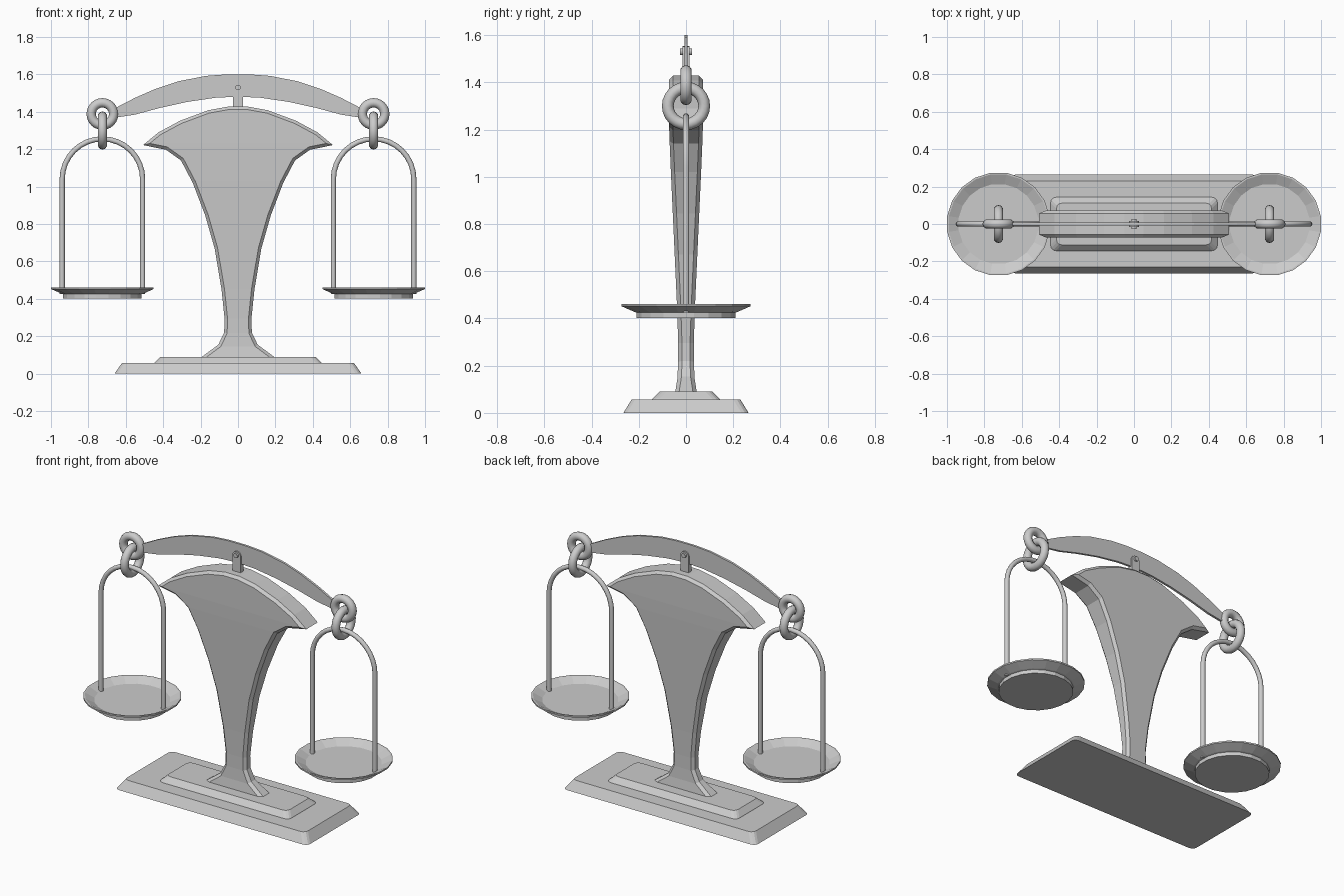
import bpy, bmesh, math
from math import sin, cos, pi

if "Cube" in bpy.data.objects:
    bpy.data.objects.remove(bpy.data.objects["Cube"])


def finish(name, bm, smooth=None):
    bmesh.ops.recalc_face_normals(bm, faces=bm.faces)
    me = bpy.data.meshes.new(name)
    bm.to_mesh(me)
    bm.free()
    ob = bpy.data.objects.new(name, me)
    bpy.context.collection.objects.link(ob)
    if smooth:
        bpy.ops.object.select_all(action='DESELECT')
        ob.select_set(True)
        bpy.context.view_layer.objects.active = ob
        bpy.ops.object.shade_smooth_by_angle(angle=math.radians(smooth))
    return ob


def loft(rings, closed=False):
    """Skin a list of equal-length closed rings, capping the ends."""
    bm = bmesh.new()
    rows = [[bm.verts.new(p) for p in r] for r in rings]
    n = len(rows[0])
    pairs = list(zip(rows, rows[1:])) + ([(rows[-1], rows[0])] if closed else [])
    for a, b in pairs:
        for i in range(n):
            j = (i + 1) % n
            bm.faces.new((a[i], a[j], b[j], b[i]))
    if not closed:
        bm.faces.new(rows[0])
        bm.faces.new(rows[-1])
    return bm


def rounded_rect(hx, hy, z, r=0.03):
    pts = []
    for k, (sx, sy) in enumerate([(1, 1), (-1, 1), (-1, -1), (1, -1)]):
        for i in range(4):
            a = k * pi / 2 + i * pi / 6
            pts.append((sx * (hx - r) + r * cos(a), sy * (hy - r) + r * sin(a), z))
    return pts


def circle(r, z, cx, n=20):
    return [(cx + r * cos((i + .5) * 2 * pi / n), r * sin((i + .5) * 2 * pi / n), z)
            for i in range(n)]


def torus(name, cx, cz, major, minor, along_x, n=24, m=10):
    rings = []
    for i in range(n):
        a, ring = 2 * pi * i / n, []
        for j in range(m):
            b = 2 * pi * j / m
            d, w = major + minor * cos(b), minor * sin(b)
            ring.append((cx + d * cos(a), w, cz + d * sin(a)) if along_x
                        else (cx + w, d * cos(a), cz + d * sin(a)))
        rings.append(ring)
    return finish(name, loft(rings, closed=True), 60)


def plate(name, outline, hy):
    """Extrude an x-z outline through the thickness."""
    return finish(name, loft([[(x, y, z) for x, z in outline] for y in (-hy, hy)]))


# stepped base
finish("base_lower", loft([rounded_rect(0.66, 0.265, 0), rounded_rect(0.62, 0.23, 0.057)]))
finish("base_upper", loft([rounded_rect(0.45, 0.147, 0.05), rounded_rect(0.445, 0.142, 0.06),
                           rounded_rect(0.415, 0.112, 0.09)]))

# flared column: half width, height, half depth
rows = [(0.2, 0.085, 0.046), (0.105, 0.155, 0.035), (0.074, 0.22, 0.033), (0.072, 0.295, 0.033),
        (0.088, 0.45, 0.038), (0.125, 0.67, 0.048), (0.175, 0.845, 0.056), (0.242, 1.02, 0.064),
        (0.305, 1.14, 0.069), (0.385, 1.197, 0.071), (0.508, 1.222, 0.072), (0.425, 1.29, 0.072),
        (0.31, 1.352, 0.072), (0.16, 1.408, 0.072), (0.05, 1.428, 0.072)]
bm = loft([[(-x, -y, z), (x, -y, z), (x, y, z), (-x, y, z)] for x, z, y in rows])
bmesh.ops.recalc_face_normals(bm, faces=bm.faces)
rim = [e for e in bm.edges if e.verts[0].co.y * e.verts[1].co.y > 0
       and e.calc_face_angle() > 0.8 and max(v.co.z for v in e.verts) > 0.1]
bmesh.ops.bevel(bm, geom=rim, offset=0.016, segments=1, affect='EDGES', clamp_overlap=True)
finish("column", bm)

# arched beam
top = [(0.66, 1.418), (0.55, 1.475), (0.44, 1.523), (0.32, 1.563), (0.17, 1.592), (0.06, 1.6)]
low = [(0.66, 1.368), (0.55, 1.385), (0.42, 1.42), (0.27, 1.453), (0.12, 1.475), (0.04, 1.479)]
outline = top + [(-x, z) for x, z in reversed(top)]
outline += [(-x, z) for x, z in low] + list(reversed(low))
plate("beam", outline, 0.007)

# pivot bracket and pin
arc = [(0.028 * cos(i * pi / 8), 1.525 + 0.028 * sin(i * pi / 8)) for i in range(9)]
plate("pivot_bracket", [(0.028, 1.41)] + arc + [(-0.028, 1.41)], 0.015)
plate("pivot_pin", [(0.014 * cos(i * pi / 6), 1.53 + 0.014 * sin(i * pi / 6))
                    for i in range(12)], 0.026)

# hanging pans
for s, side in ((-1, "left"), (1, "right")):
    cx = s * 0.725
    torus(side + "_beam_ring", cx, 1.388, 0.06, 0.025, True)
    torus(side + "_link_ring", cx, 1.3, 0.077, 0.025, False)

    # arched hanger rod swept in the x-z plane
    R, zc, r = 0.215, 1.04, 0.014
    path = [(-R, 0.425, pi)] + [(R * cos(a), zc + R * sin(a), a)
            for a in (pi - i * pi / 16 for i in range(17))] + [(R, 0.425, 0)]
    rings = [[(cx + x + r * cos(b) * cos(a), r * sin(b), z + r * cos(b) * sin(a))
              for b in (2 * pi * j / 10 for j in range(10))] for x, z, a in path]
    finish(side + "_hanger", loft(rings), 45)

    # shallow dish: underside, lip, then inside
    dish = [(0.212, 0.402), (0.212, 0.425), (0.222, 0.428), (0.277, 0.452),
            (0.277, 0.461), (0.268, 0.461), (0.215, 0.434)]
    finish(side + "_pan", loft([circle(rad, z, cx) for rad, z in dish]))
